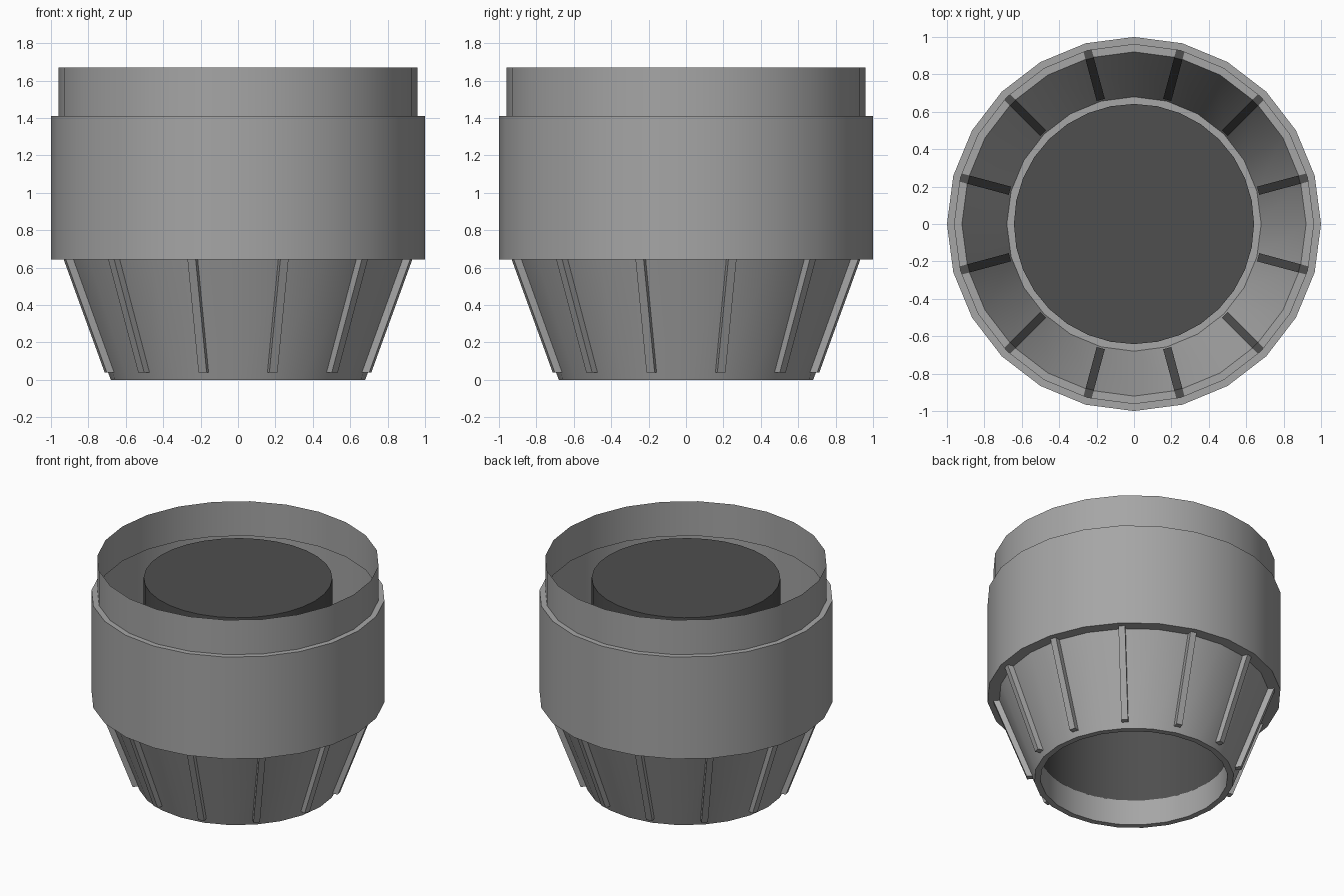
import bpy, bmesh, math
from mathutils import Matrix, Vector

if "Cube" in bpy.data.objects:
    bpy.data.objects.remove(bpy.data.objects["Cube"])


def material(name, value):
    m = bpy.data.materials.new(name)
    m.diffuse_color = (value, value, value, 1)
    m.use_nodes = True
    m.node_tree.nodes["Principled BSDF"].inputs["Base Color"].default_value = m.diffuse_color
    return m


grey = material("mid_grey", 0.38)
dark = material("dark_grey", 0.077)


def finish(name, bm, mats):
    mesh = bpy.data.meshes.new(name)
    bm.to_mesh(mesh)
    bm.free()
    for m in mats:
        mesh.materials.append(m)
    mesh.shade_smooth()
    mesh.set_sharp_from_angle(angle=math.radians(30))
    obj = bpy.data.objects.new(name, mesh)
    bpy.context.collection.objects.link(obj)
    return obj


def lathe(name, profile, sides, mat, cap_top=False):
    """Revolve (radius, height) points round z as a thin sheet."""
    bm = bmesh.new()
    rings = []
    for r, z in profile:
        rings.append([bm.verts.new((r * math.cos(2 * math.pi * k / sides),
                                    r * math.sin(2 * math.pi * k / sides), z))
                      for k in range(sides)])
    for a, b in zip(rings, rings[1:]):
        for k in range(sides):
            n = (k + 1) % sides
            bm.faces.new((a[k], a[n], b[n], b[k]))
    if cap_top:
        bm.faces.new(rings[-1])
    return finish(name, bm, [mat])


# Outer shell: inner lip, bottom rim, cone, wide band, ledge and collar
lathe("outer_shell", [(0.638, 0.19), (0.638, 0), (0.68, 0), (0.92, 0.645),
                      (1.0, 0.645), (1.0, 1.41), (0.96, 1.41), (0.96, 1.67)],
      24, grey)

# Dark inner core, open below and closed on top
lathe("inner_core", [(0.642, 0.02), (0.642, 1.54)], 32, dark, cap_top=True)

# Twelve slanted ribs on the cone; their inward and top faces are dark
bm = bmesh.new()
w = 0.0225
for k in range(12):
    rot = Matrix.Rotation(math.radians(15 + 30 * k), 3, 'Z')
    v = [bm.verts.new(rot @ Vector((r, y, z)))
         for z, r0, r1 in ((0.04, 0.687, 0.732), (0.652, 0.915, 0.962))
         for r, y in ((r0, -w), (r1, -w), (r1, w), (r0, w))]
    bm.faces.new((v[3], v[2], v[1], v[0]))
    top = bm.faces.new((v[4], v[5], v[6], v[7]))
    sides = [bm.faces.new((v[i], v[(i + 1) % 4], v[(i + 1) % 4 + 4], v[i + 4]))
             for i in range(4)]
    top.material_index = 1
    sides[3].material_index = 1
finish("cone_ribs", bm, [grey, dark])
